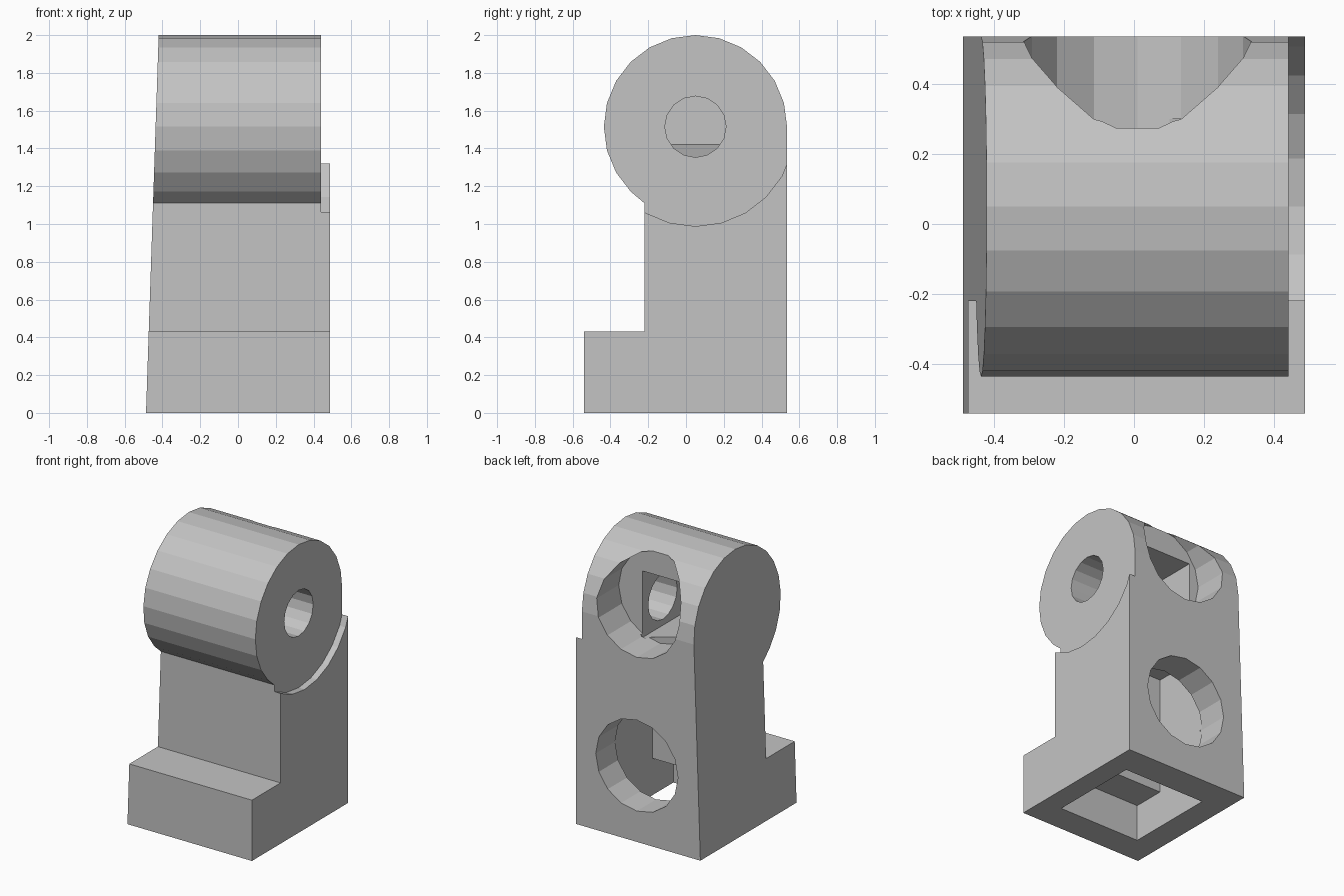
import bpy, bmesh, math

old = bpy.data.objects.get("Cube")
if old:
    bpy.data.objects.remove(old, do_unlink=True)

grey = bpy.data.materials.new("light_grey")
grey.use_nodes = True
colour = (0.55, 0.55, 0.55, 1)
grey.diffuse_color = colour
grey.node_tree.nodes["Principled BSDF"].inputs["Base Color"].default_value = colour

HIP_Y, HIP_Z, HIP_R = 0.05, 1.515, 0.485
BACK = HIP_Y + HIP_R


def ring(cu, cv, r, sides):
    return [(cu + r * math.sin(math.tau * i / sides), cv + r * math.cos(math.tau * i / sides))
            for i in range(sides)]


def prism(name, points, axis, lo, hi):
    """Extrude a (y, z) profile along x, or an (x, z) profile along y."""
    bm = bmesh.new()
    place = (lambda p, d: (d, *p)) if axis == "x" else (lambda p, d: (p[0], d, p[1]))
    ends = [[bm.verts.new(place(p, d)) for p in points] for d in (lo, hi)]
    for end in ends:
        bm.faces.new(end)
    for i in range(len(points)):
        j = (i + 1) % len(points)
        bm.faces.new((ends[0][i], ends[0][j], ends[1][j], ends[1][i]))
    bmesh.ops.recalc_face_normals(bm, faces=bm.faces)
    mesh = bpy.data.meshes.new(name)
    bm.to_mesh(mesh)
    bm.free()
    mesh.materials.append(grey)
    obj = bpy.data.objects.new(name, mesh)
    bpy.context.collection.objects.link(obj)
    return obj


# Leg body: foot, shin and round hip in one profile
hip = ring(HIP_Y, HIP_Z, HIP_R, 24)
arc = hip[15:] + hip[:7]
leg = prism("leg", [(BACK, 0), (-0.54, 0), (-0.54, 0.43), (-0.22, 0.43), (-0.22, 1.11)] + arc,
            "x", -0.487, 0.487)
for v in leg.data.vertices:          # lean the outer side inwards
    if v.co.x < 0:
        v.co.x += 0.0335 * v.co.z

# Cutters
cutters = [
    prism("hip_step_cutter", ring(HIP_Y, HIP_Z, 0.527, 24), "x", 0.44, 0.7),
    prism("sole_and_shin_pocket", [(0.32, -0.1), (-0.337, -0.1), (-0.337, 0.26), (-0.105, 0.26),
                                   (-0.105, 1.1), (0.32, 1.1)], "x", -0.31, 0.335),
    prism("lower_socket_cutter", ring(0.01, 0.54, 0.322, 16), "y", 0.3, 0.7),
    prism("hip_pocket", [(0.147, 1.31), (0.147, 1.78), (-0.24, 1.78), (-0.24, 1.42)],
          "y", -0.18, 0.3),
    prism("upper_socket_cutter", ring(0.01, 1.63, 0.325, 16), "y", 0.274, 0.7),
    prism("pin_hole_cutter", ring(HIP_Y, HIP_Z, 0.162, 16), "x", 0.1, 0.6),
]
for cutter in cutters:
    cutter.hide_render = True
    cutter.hide_set(True)
    mod = leg.modifiers.new(cutter.name, "BOOLEAN")
    mod.operation, mod.solver, mod.object = "DIFFERENCE", "EXACT", cutter

# Bake the cuts and drop the cutters
bpy.context.view_layer.update()
graph = bpy.context.evaluated_depsgraph_get()
cut = bpy.data.meshes.new_from_object(leg.evaluated_get(graph))
leg.modifiers.clear()
leg.data = cut
for cutter in cutters:
    bpy.data.objects.remove(cutter, do_unlink=True)
